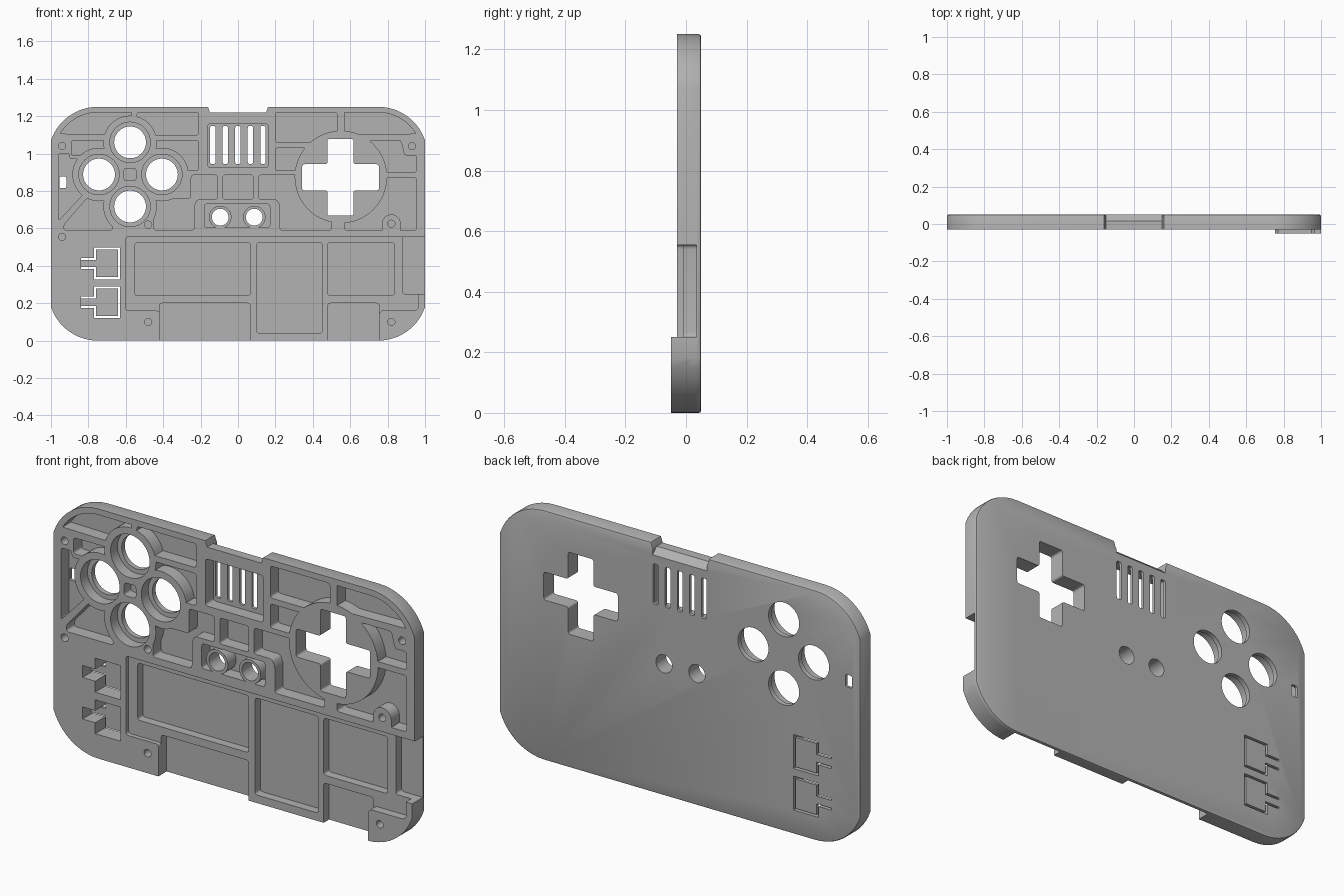
import bpy, bmesh, math

cube = bpy.data.objects.get("Cube")
if cube:
    bpy.data.objects.remove(cube, do_unlink=True)

FRONT, RIM, FLOOR, BACK = -0.03, -0.008, 0.035, 0.05

grey = bpy.data.materials.new("plain grey")
grey.use_nodes = True
grey.diffuse_color = (0.45, 0.45, 0.45, 1)
grey.node_tree.nodes["Principled BSDF"].inputs["Base Color"].default_value = (0.45, 0.45, 0.45, 1)


def arc(cx, cz, r, a0, a1, n=10):
    angles = [math.radians(a0 + (a1 - a0) * i / n) for i in range(n + 1)]
    return [(cx + r * math.cos(a), cz + r * math.sin(a)) for a in angles]


def circle(cx, cz, r, n=48):
    return arc(cx, cz, r, 0, 360, n)[:-1]


def rect(x0, x1, z0, z1):
    return [(x0, z0), (x1, z0), (x1, z1), (x0, z1)]


def mirror(points):
    return [(-x, z) for x, z in points]


def rounded(points, r=0.015, steps=4):
    """Round every corner of a polygon."""
    out = []
    for i, (x, z) in enumerate(points):
        ends = []
        for qx, qz in (points[i - 1], points[(i + 1) % len(points)]):
            d = math.hypot(qx - x, qz - z)
            k = min(r, 0.4 * d) / d
            ends.append((x + (qx - x) * k, z + (qz - z) * k))
        (ax, az), (bx, bz) = ends
        for s in range(steps + 1):
            t = s / steps
            u, v, w = (1 - t) ** 2, 2 * t * (1 - t), t * t
            out.append((u * ax + v * x + w * bx, u * az + v * z + w * bz))
    return out


def prisms(name, shapes, d0, d1, along_x=False):
    """One object of extruded polygons, along y or along x."""
    bm = bmesh.new()
    for pts in shapes:
        loops = []
        for d in (d0, d1):
            loops.append([bm.verts.new((d, p, q) if along_x else (p, d, q)) for p, q in pts])
            bm.faces.new(loops[-1])
        n = len(pts)
        for i in range(n):
            j = (i + 1) % n
            bm.faces.new((loops[0][i], loops[0][j], loops[1][j], loops[1][i]))
    bmesh.ops.recalc_face_normals(bm, faces=bm.faces)
    mesh = bpy.data.meshes.new(name)
    bm.to_mesh(mesh)
    bm.free()
    mesh.materials.append(grey)
    obj = bpy.data.objects.new(name, mesh)
    bpy.context.collection.objects.link(obj)
    return obj


def combine(tool, operation="DIFFERENCE"):
    mod = shell.modifiers.new(tool.name, "BOOLEAN")
    mod.operation, mod.object, mod.solver, mod.use_self = operation, tool, "EXACT", True
    bpy.context.view_layer.objects.active = shell
    bpy.ops.object.modifier_apply(modifier=mod.name)
    bpy.data.objects.remove(tool, do_unlink=True)


# Shell outline with rounded corners and a notch in the top edge
R, CX, TOP = 0.264, 0.75, 1.25
lean = math.degrees(math.acos((1 - CX) / R))
top_right = arc(CX, TOP - R, R, lean, 90)
low_right = arc(CX, R, R, -90, -lean)
notch = [(0.16, TOP), (0.15, 1.22), (-0.15, 1.22), (-0.16, TOP)]
outline = low_right + top_right + notch + mirror(top_right)[::-1] + mirror(low_right)[::-1]
shell = prisms("controller_shell", [outline], FLOOR - 0.065, BACK)

# Chamfer around the back face
bm = bmesh.new()
bm.from_mesh(shell.data)
edges = [e for e in bm.edges if all(v.co.y > BACK - 0.001 for v in e.verts)]
bmesh.ops.bevel(bm, geom=edges, offset=0.008, segments=2, profile=0.5, affect="EDGES")
bm.to_mesh(shell.data)
bm.free()
combine(prisms("notch_slope", [[(0.012, 1.225), (0.06, 1.225), (0.06, 1.18)]], -0.15, 0.15, True))

# Stepped lower area
step = [(-0.6, 0.555), (1.05, 0.555), (1.05, -0.05), (-0.42, -0.05), (-0.42, 0.16), (-0.6, 0.16)]
combine(prisms("lower_step", [rounded(step)], -0.1, RIM))

# Pockets: corner ones follow the outline
corner = [(0.57, 1.1), (0.57, 1.22)] + arc(CX, TOP - R, R - 0.03, 90, 31)
pockets = [
    corner, mirror(corner),
    rect(-0.54, -0.21, 1.1, 1.22),
    rect(-0.89, -0.68, 0.99, 1.07),
    rect(-0.47, -0.21, 0.91, 1.07),
    [(-0.96, 1), (-0.9, 1), (-0.9, 0.97), (-0.82, 0.97), (-0.82, 0.79), (-0.96, 0.64)],
    [(-0.93, 0.62), (-0.8, 0.77), (-0.67, 0.77), (-0.67, 0.59), (-0.93, 0.59)],
    [(-0.25, 0.885), (-0.11, 0.885), (-0.11, 0.755), (-0.22, 0.755), (-0.235, 0.72),
     (-0.235, 0.59), (-0.45, 0.59), (-0.45, 0.76), (-0.25, 0.76)],
    [(0.11, 0.885), (0.5, 0.885), (0.5, 0.59), (0.225, 0.59), (0.225, 0.72),
     (0.21, 0.755), (0.11, 0.755)],
    rect(-0.08, 0.08, 0.755, 0.885),
    rect(-0.18, 0.17, 0.605, 0.73),
    rect(-0.16, 0.16, 0.925, 1.16),
    rect(0.2, 0.53, 1.06, 1.22),
    rect(0.2, 0.4, 0.91, 1.03),
    [(0.7, 0.9), (0.955, 0.9), (0.955, 0.99), (0.89, 0.99), (0.87, 1.07), (0.7, 1.07)],
    rect(0.57, 0.955, 0.59, 0.87),
    rect(-0.55, 0.065, 0.24, 0.525),
    rect(0.1, 0.45, 0.04, 0.525),
    rect(0.48, 0.835, 0.24, 0.525),
    rect(0.88, 1.05, 0.25, 0.555),
    rect(-0.42, 0.065, -0.05, 0.2),
    rect(0.48, 0.755, -0.05, 0.2),
]
pockets = [p if p is pockets[0] or p is pockets[1] else rounded(p) for p in pockets]

# Spring buttons: pocket plus a thin slot around each tongue
slots = []
for c in (0.413, 0.205):
    def tongue(t):
        a, b, n, h = -0.77 + t, -0.63 - t, 0.03 - t, 0.085 - t
        return [(-0.84, c + n), (a, c + n), (a, c + h), (b, c + h),
                (b, c - h), (a, c - h), (a, c - n), (-0.84, c - n)]
    pockets.append(tongue(0))
    slots.append(tongue(0) + tongue(0.011)[::-1])
combine(prisms("pockets", pockets, -0.1, FLOOR))

# Raised collars, cross disc, screw boss and corner tab
buttons = [(-0.577, 1.06), (-0.743, 0.888), (-0.407, 0.888), (-0.577, 0.717)]
small = [(-0.095, 0.66), (0.087, 0.66)]
for x, z in buttons:
    combine(prisms("button_collar", [circle(x, z, 0.143)], FRONT, 0.04), "UNION")
raised = [circle(x, z, 0.06) for x, z in small]
raised += [circle(0.55, 0.875, 0.247, 64)]
raised += [arc(0.82, 0.625, 0.05, 0, 180, 20) + [(0.77, 0.58), (0.87, 0.58)]]
combine(prisms("raised_parts", raised, FRONT, 0.04), "UNION")
tab = [p for p in low_right if p[0] > 0.755]
tab += [(1, 0.25), (0.965, 0.25), (0.965, 0.175), (0.95, 0.16), (0.77, 0.16), (0.755, 0.145), (0.755, 0)]
combine(prisms("corner_tab", [tab], -0.05, 0.03), "UNION")

# Counterbores, centre dimple and screw holes
bores = [circle(x, z, 0.108) for x, z in buttons]
bores.append(rounded(rect(-0.61, -0.545, 0.856, 0.92)))
combine(prisms("counterbores", bores, -0.1, 0.025))
screws = [(-0.94, 1.04), (0.93, 1.04), (-0.94, 0.555), (-0.48, 0.62),
          (-0.48, 0.1), (0.82, 0.1), (0.82, 0.625)]
combine(prisms("screw_holes", [circle(x, z, 0.019, 24) for x, z in screws], -0.1, 0.02))

# Openings through the back face
cross = []
arms = [(0.07, 0.205), (0.07, 0.07), (0.205, 0.07)]
for sx, sz, order in ((1, 1, 1), (1, -1, -1), (-1, -1, 1), (-1, 1, -1)):
    cross += [(0.548 + sx * x, 0.873 + sz * z) for x, z in arms[::order]]
holes = [circle(x, z, 0.085) for x, z in buttons] + [circle(x, z, 0.045, 32) for x, z in small]
holes.append(rounded(cross, 0.012))
holes += [rounded(rect(x - 0.014, x + 0.014, 0.945, 1.147), 0.01)
          for x in (-0.135, -0.068, -0.001, 0.066, 0.133)]
holes.append(rounded(rect(-0.955, -0.918, 0.815, 0.877), 0.01))
combine(prisms("openings", holes + slots, -0.1, 0.1))

# Smooth curves, sharp edges
bpy.ops.object.select_all(action="DESELECT")
shell.select_set(True)
bpy.context.view_layer.objects.active = shell
bpy.ops.object.shade_smooth_by_angle(angle=math.radians(30))
